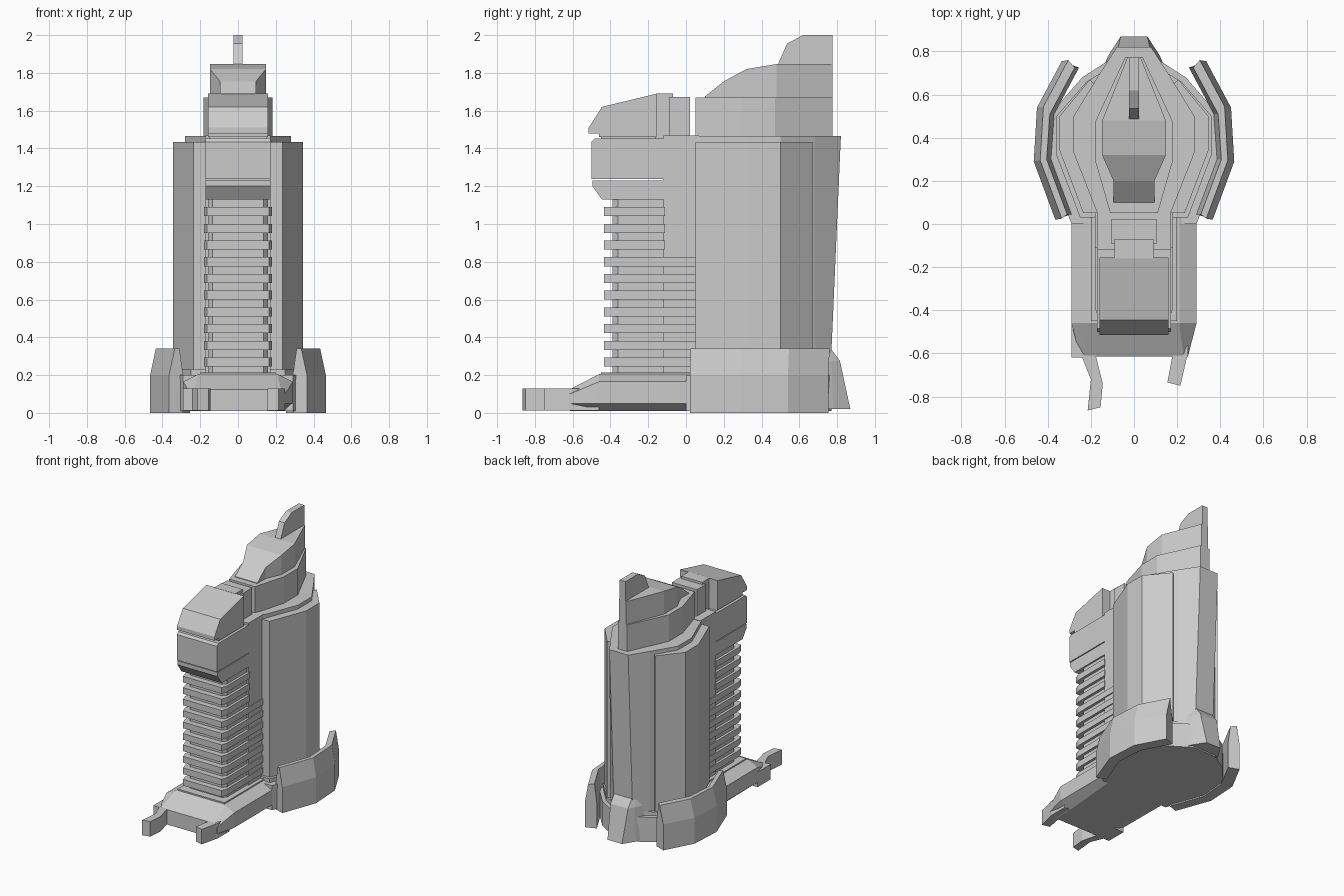
import bpy, bmesh

if "Cube" in bpy.data.objects:
    bpy.data.objects.remove(bpy.data.objects["Cube"])


def loft(name, rings):
    """Skin rings of equal length into a closed flat-shaded solid."""
    bm = bmesh.new()
    vs = [[bm.verts.new(p) for p in r] for r in rings]
    n = len(rings[0])
    for a, b in zip(vs, vs[1:]):
        for i in range(n):
            j = (i + 1) % n
            bm.faces.new((a[i], a[j], b[j], b[i]))
    bm.faces.new(vs[0])
    bm.faces.new(vs[-1])
    bmesh.ops.recalc_face_normals(bm, faces=bm.faces)
    me = bpy.data.meshes.new(name)
    bm.to_mesh(me)
    bm.free()
    ob = bpy.data.objects.new(name, me)
    bpy.context.collection.objects.link(ob)
    return ob


def mirror_x(ob):
    ob.modifiers.new("Mirror", "MIRROR").use_mirror_merge = False
    return ob


def sym(half):
    """Half outline (x > 0) to a full outline."""
    return half + [(-x, y) for x, y in reversed(half)]


def prism(name, outline, z0, z1, top=None):
    return loft(name, [[(x, y, z0) for x, y in outline],
                       [(x, y, z1) for x, y in (top or outline)]])


def side_profile(name, pts, w):
    """Extrude a (y, z) profile across x from -w to w."""
    return loft(name, [[(s, y, z) for y, z in pts] for s in (-w, w)])


def box(name, w, y0, y1, z0, z1):
    return prism(name, sym([(w, y0), (w, y1)]), z0, z1)


# Rear tower with a spine leaning outwards to the top
body = [(.17, .05), (.28, .33), (.28, .5), (.17, .68)]
prism("rear_tower", sym(body + [(.08, .76)]), .1, 1.465, sym(body + [(.08, .82)]))

# Side cladding panels
panel = [(.17, .05), (.235, .05), (.345, .34), (.345, .5), (.205, .67), (.15, .62), (.15, .2)]
mirror_x(prism("side_panel", panel, .15, 1.435))

# Lower crown tier
prism("crown_lower", sym([(.11, .05), (.182, .3), (.182, .47), (.04, .775)]), 1.4, 1.67)

# Upper crown with swept top: stations along y of (y, half width, top height)
stations = [(.1, .095, 1.675), (.2, .095, 1.755), (.32, .148, 1.82),
            (.48, .148, 1.847), (.775, .03, 1.847)]
loft("crown_upper", [[(-w, y, 1.6), (w, y, 1.6), (w, y, z), (-w, y, z)]
                     for y, w, z in stations])

# Top fin
side_profile("top_fin", [(.48, 1.83), (.535, 1.955), (.62, 2), (.775, 2), (.775, 1.8)], .024)

# Front tower: recessed core, flush rear part, projecting slats
prism("front_core", sym([(.135, -.39), (.16, -.36), (.16, .1)]), .1, 1.2)
box("front_tower_rear", .172, -.12, .1, .1, 1.44)
for i in range(10):
    z = .245 + i * .0885
    back = .05 if z < .8 else -.11
    prism("slat_%d" % i, sym([(.165, -.435), (.18, -.39), (.18, back)]), z, z + .048)

# Head of the front tower
side_profile("head_lower", [(-.445, 1.13), (-.495, 1.2), (-.495, 1.23), (.1, 1.23), (.1, 1.13)], .172)
side_profile("head_middle", [(-.5, 1.237), (-.5, 1.435), (-.485, 1.452), (-.11, 1.452),
                             (.1, 1.452), (.1, 1.237)], .172)
box("head_ledge", .172, -.12, .07, 1.43, 1.468)
side_profile("head_cap", [(-.46, 1.46), (-.46, 1.48), (-.515, 1.48), (-.515, 1.51),
                          (-.445, 1.62), (-.155, 1.69), (-.155, 1.46)], .16)
box("head_neck", .15, -.45, -.16, 1.44, 1.47)
box("head_link", .09, -.16, -.07, 1.45, 1.69)
box("head_rear_block", .107, -.09, .02, 1.45, 1.672)

# Front base deck: stations of (y, bottom width, side width, side top, top width, top height)
deck = [(-.615, .2, .25, .1, .23, .125), (-.46, .2, .29, .165, .21, .205),
        (.1, .25, .29, .165, .21, .205)]
loft("base_deck", [[(-b, y, .01), (b, y, .01), (w, y, .05), (w, y, s), (t, y, h),
                    (-t, y, h), (-w, y, s), (-w, y, .05)]
                   for y, b, w, s, t, h in deck])
box("deck_pad", .2, -.45, .1, .15, .215)

# Deck prongs (left longer than right) and left side rail
prism("left_prong", [(-.29, -.46), (-.29, -.62), (-.24, -.62), (-.2, -.72), (-.215, -.865),
                     (-.155, -.85), (-.145, -.74), (-.18, -.6), (-.2, -.46)], .012, .128)
prism("right_prong", [(.25, -.46), (.25, -.61), (.245, -.62), (.215, -.75),
                      (.155, -.735), (.18, -.6), (.2, -.46)], .012, .128)

# Rear base under the tower
prism("rear_base", sym([(.29, 0), (.4, .3), (.38, .52), (.24, .68), (.1, .77)]), .01, .2)
prism("base_collar", sym([(.25, .03), (.36, .32), (.36, .5), (.22, .66), (.09, .74)]), .19, .23)

# Curved skirt walls, leaning in above mid height
outer = [(.365, .02), (.465, .29), (.45, .54), (.335, .755)]
inner = [(.29, .045), (.385, .3), (.37, .51), (.255, .725)]
skirt = []
for (ox, oy), (ix, iy) in zip(outer, inner):
    skirt.append([(ox, oy, 0), (ox, oy, .2), (ox - .03, oy + .005, .34),
                  (ix + .02, iy, .34), (ix, iy, .2), (ix, iy, 0)])
mirror_x(loft("skirt_wall", skirt))

# Flared foot at the back of the spine
loft("rear_foot", [[(x, y, .02) for x, y in sym([(.17, .66), (.12, .78), (.062, .87)])],
                   [(x, y, .275) for x, y in sym([(.16, .66), (.1, .77), (.075, .815)])],
                   [(x, y, .335) for x, y in sym([(.15, .64), (.09, .75), (.075, .77)])]])
